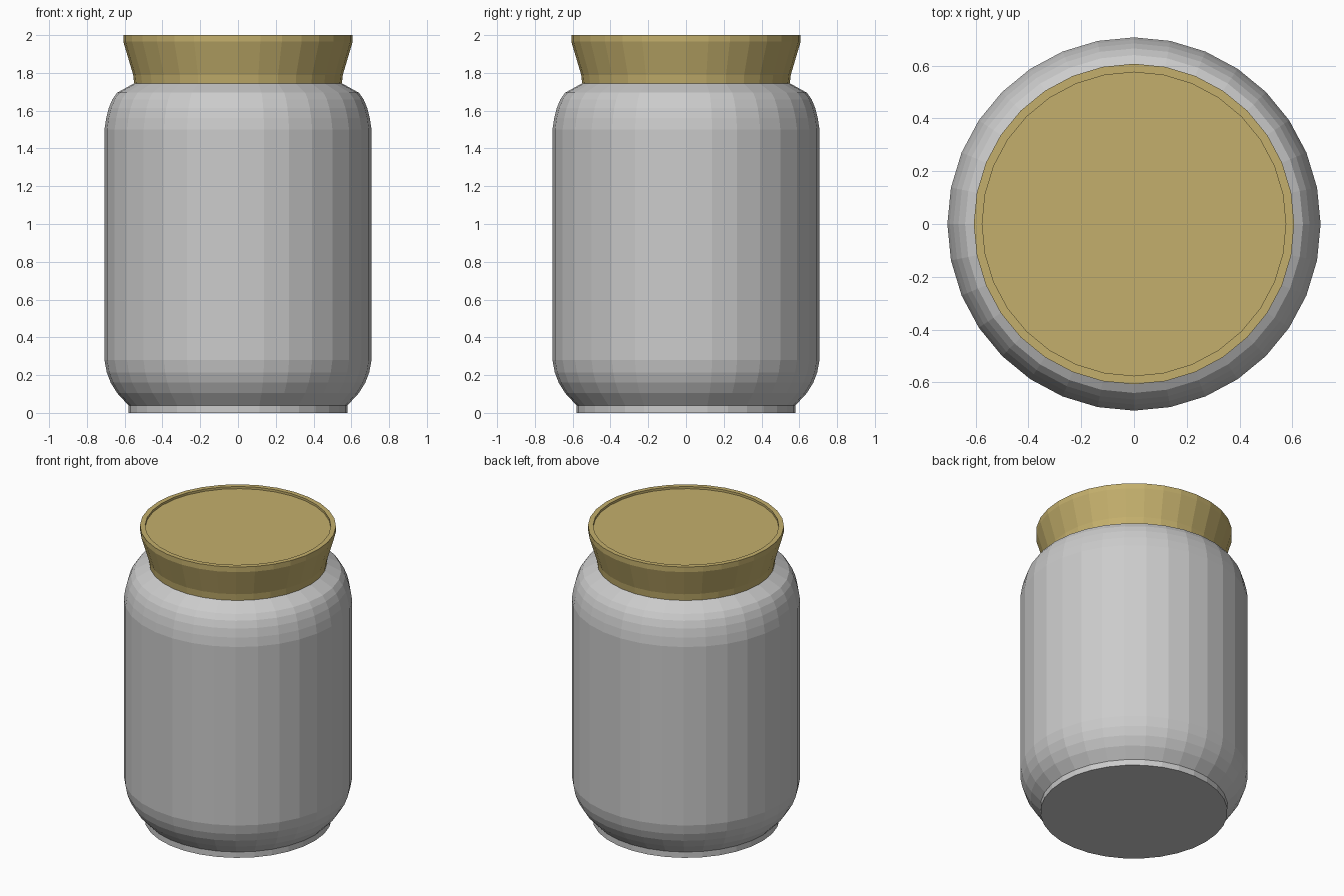
import bpy, bmesh
from math import cos, sin, pi

if "Cube" in bpy.data.objects:
    bpy.data.objects.remove(bpy.data.objects["Cube"])

SIDES = 32


def lathe(name, profile, color=None):
    """Revolve an (r, z) profile around z, capping both ends."""
    bm = bmesh.new()
    rings = [[bm.verts.new((r * cos(2 * pi * i / SIDES), r * sin(2 * pi * i / SIDES), z))
              for i in range(SIDES)] for r, z in profile]
    for a, b in zip(rings, rings[1:]):
        for i in range(SIDES):
            j = (i + 1) % SIDES
            bm.faces.new((a[i], a[j], b[j], b[i]))
    bm.faces.new(rings[0][::-1])
    bm.faces.new(rings[-1])
    mesh = bpy.data.meshes.new(name)
    bm.to_mesh(mesh)
    bm.free()
    obj = bpy.data.objects.new(name, mesh)
    bpy.context.collection.objects.link(obj)
    if color:
        mat = bpy.data.materials.new(name + "_color")
        mat.diffuse_color = color
        mat.use_nodes = True
        mat.node_tree.nodes["Principled BSDF"].inputs["Base Color"].default_value = mat.diffuse_color
        mesh.materials.append(mat)
    return obj


# Jar body: foot ring, rounded base, straight wall, rounded shoulder
lathe("jar_body", [
    (0.58, 0), (0.58, 0.04), (0.64, 0.105), (0.674, 0.16), (0.695, 0.215),
    (0.707, 0.28), (0.707, 1.50), (0.698, 1.56), (0.684, 1.615),
    (0.665, 1.66), (0.64, 1.695), (0.55, 1.745)])

# Flared stopper lid with a shallow recessed top
lathe("lid", [
    (0.55, 1.745), (0.555, 1.79), (0.607, 1.965), (0.607, 2.0),
    (0.575, 2.0), (0.575, 1.985)], (0.55, 0.43, 0.15, 1))
